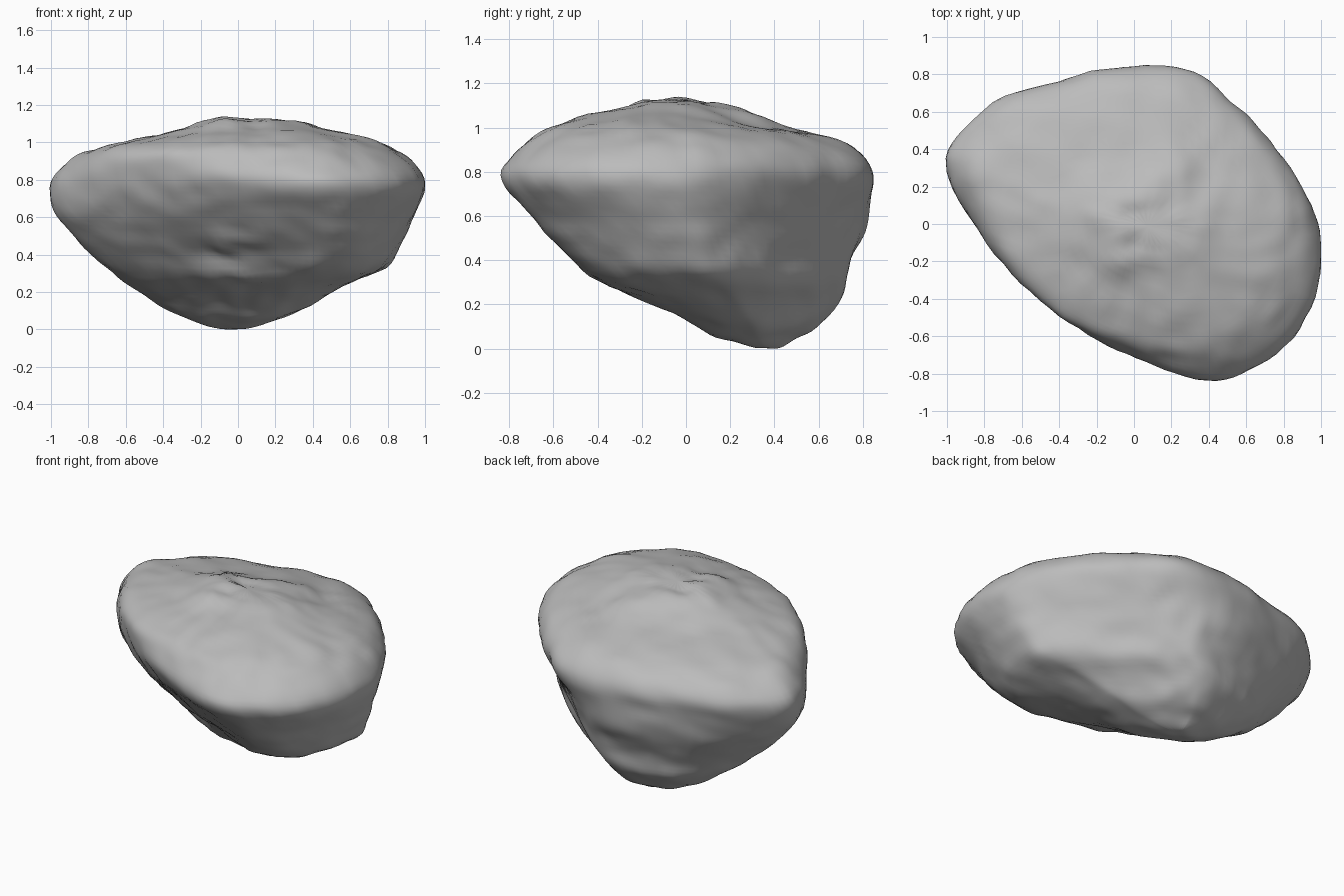
import bpy
import bmesh
from mathutils import Vector, noise

cube = bpy.data.objects.get("Cube")
if cube:
    bpy.data.objects.remove(cube, do_unlink=True)

# Outline of the broad shoulder, seen from above
SHOULDER = [(.05, .85), (.28, .84), (.45, .72), (.61, .58), (.77, .4), (.91, .2),
            (.98, 0), (1, -.2), (.94, -.46), (.8, -.66), (.6, -.78), (.43, -.84),
            (.2, -.79), (0, -.7), (-.2, -.6), (-.4, -.47), (-.6, -.3), (-.79, -.1),
            (-.97, .2), (-1, .38), (-.9, .53), (-.69, .7), (-.4, .75), (-.18, .83)]

# Outline of the tapering foot, in the same proportions and point order
FOOT = [(.08, .85), (.2, .79), (.32, .7), (.45, .59), (.62, .43), (.82, .22),
        (.97, .02), (1, -.1), (.98, -.33), (.91, -.55), (.78, -.74), (.6, -.84),
        (.4, -.82), (.2, -.75), (0, -.66), (-.2, -.56), (-.4, -.45), (-.6, -.33),
        (-.83, -.12), (-1, .15), (-.95, .36), (-.78, .56), (-.5, .74), (-.18, .83)]

# Height, then left/right and front/back limits of each level
LEVELS = [(0, -.1, .04, .31, .43), (.05, -.29, .2, .13, .53),
          (.1, -.38, .36, .03, .6), (.2, -.55, .49, -.17, .69),
          (.3, -.67, .76, -.4, .72), (.4, -.8, .84, -.51, .75),
          (.5, -.89, .89, -.62, .8), (.6, -.97, .94, -.71, .82),
          (.7, -1, .99, -.8, .84), (.8, -.99, 1, -.85, .85),
          (.9, -.9, .93, -.77, .76), (.96, -.77, .85, -.7, .61),
          (1.01, -.56, .72, -.59, .38), (1.06, -.34, .5, -.4, .26),
          (1.11, -.2, .33, -.19, .15)]


def span(t, low, high):
    return low + (high - low) * t


def overshoot(before, point, after):
    """Push a point out by what the later rounding takes away."""
    return tuple(p + (2 * p - a - b) / 6 for a, p, b in zip(before, point, after))


def closed_overshoot(points):
    return [overshoot(points[i - 1], p, points[(i + 1) % len(points)])
            for i, p in enumerate(points)]


def outline_at(z):
    """Foot below, shoulder in the middle, rounder towards the crown."""
    blend = min(1, max(0, (z - .45) / .35))
    roundness = min(.45, max(0, (z - .8) * 3))
    for f, s in zip(FOOT, SHOULDER):
        point = Vector(f).lerp(Vector(s), blend)
        circle = Vector((point.x, point.y / .85)).normalized()
        circle.y *= .85
        yield tuple(point.lerp(circle, roundness))


def make_ring(bm, level):
    """Fit the outline to the level's limits."""
    z, left, right, front, back = level
    return [bm.verts.new((span((x + 1) / 2, left, right),
                          span((y + .84) / 1.69, front, back), z))
            for x, y in closed_overshoot(list(outline_at(z)))]


def make_material(name, colour):
    mat = bpy.data.materials.new(name)
    mat.use_nodes = True
    mat.diffuse_color = colour
    mat.node_tree.nodes["Principled BSDF"].inputs["Base Color"].default_value = colour
    return mat


# Smooth body lofted through the levels
bm = bmesh.new()
inner = [overshoot(*trio) for trio in zip(LEVELS, LEVELS[1:], LEVELS[2:])]
rings = [make_ring(bm, level) for level in [LEVELS[0], *inner, LEVELS[-1]]]
for lower, upper in zip(rings, rings[1:]):
    for i in range(len(lower)):
        j = (i + 1) % len(lower)
        bm.faces.new((lower[i], lower[j], upper[j], upper[i]))
for ring in (rings[0], rings[-1]):
    cap = bm.faces.new(ring)
    bmesh.ops.poke(bm, faces=[cap])
bmesh.ops.recalc_face_normals(bm, faces=bm.faces)
mesh = bpy.data.meshes.new("boulder")
bm.to_mesh(mesh)
bm.free()
boulder = bpy.data.objects.new("boulder", mesh)
bpy.context.collection.objects.link(boulder)

subdivision = boulder.modifiers.new("rounding", "SUBSURF")
subdivision.levels = 2
bpy.context.view_layer.objects.active = boulder
boulder.select_set(True)
bpy.ops.object.modifier_apply(modifier=subdivision.name)

# Weathering: gentle lumps everywhere, rough stone in the worn patches
WORN = [(Vector((-.05, -.35, .3)), .35), (Vector((-.05, -.1, 1.1)), .3),
        (Vector((.25, .25, 1.05)), .3)]


def weathering(p):
    lumps = .012 * noise.noise(p * 4) + .01 * noise.noise(p * 9)
    wear = max(max(0, 1 - (p - centre).length / size) for centre, size in WORN)
    stretched = Vector((p.x * 4, p.y * 7, p.z * 9))
    return lumps + .06 * wear * noise.noise(stretched)


normals = [v.normal.copy() for v in boulder.data.vertices]
for vert, normal in zip(boulder.data.vertices, normals):
    vert.co += normal * weathering(vert.co)

# Rest the boulder on the ground
base = min(v.co.z for v in boulder.data.vertices)
for vert in boulder.data.vertices:
    vert.co.z -= base

boulder.data.materials.append(make_material("grey stone", (.5, .5, .5, 1)))
bpy.ops.object.shade_smooth_by_angle(angle=.6)
